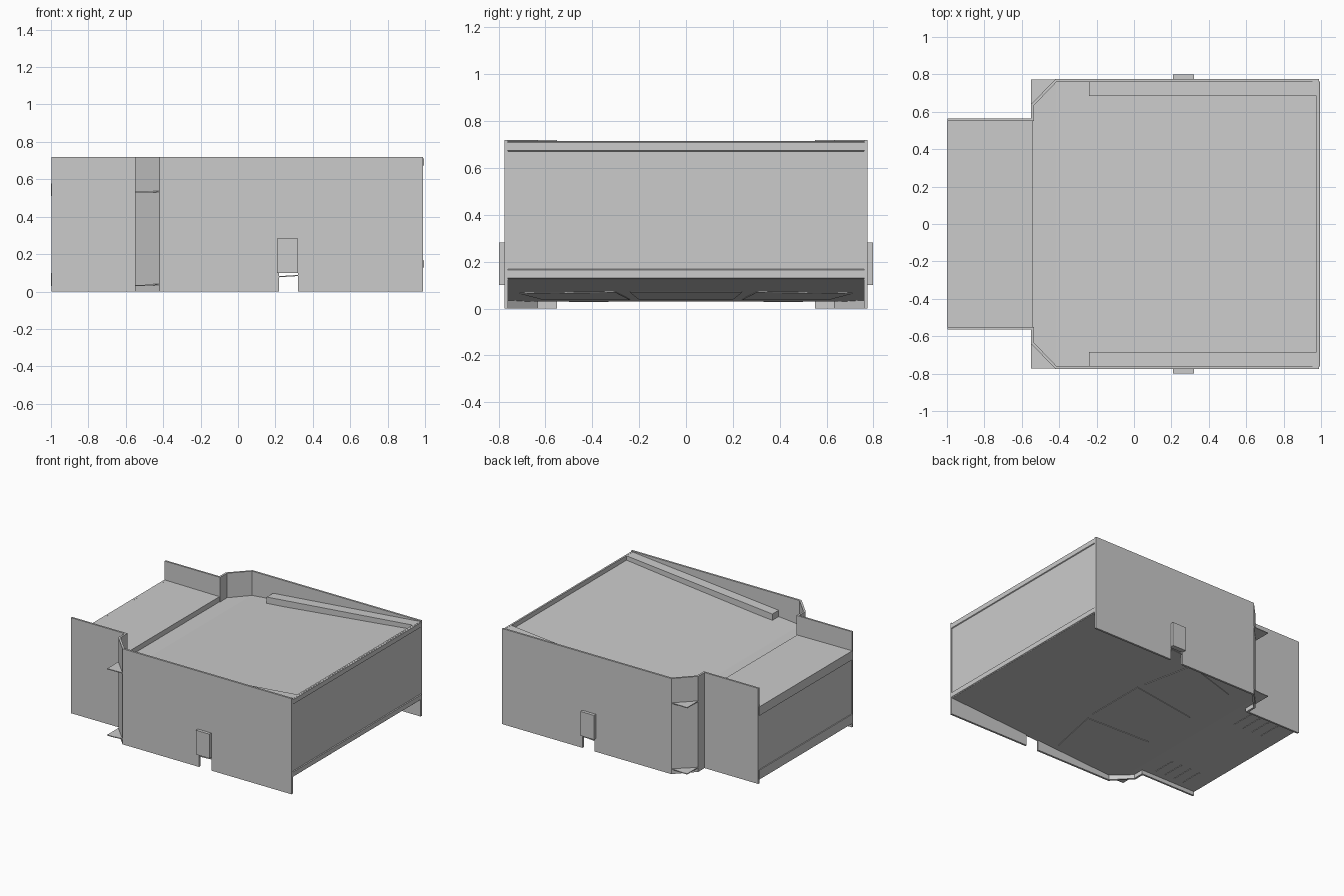
import bpy, bmesh
from mathutils import Vector

if "Cube" in bpy.data.objects:
    bpy.data.objects.remove(bpy.data.objects["Cube"])


def prism(name, base, offset):
    """Solid made by sweeping a flat polygon along an offset."""
    bm = bmesh.new()
    off = Vector(offset)
    a = [bm.verts.new(p) for p in base]
    b = [bm.verts.new(Vector(p) + off) for p in base]
    bm.faces.new(a)
    bm.faces.new(b[::-1])
    n = len(a)
    for i in range(n):
        bm.faces.new((a[i], b[i], b[(i + 1) % n], a[(i + 1) % n]))
    bmesh.ops.recalc_face_normals(bm, faces=bm.faces)
    me = bpy.data.meshes.new(name)
    bm.to_mesh(me)
    bm.free()
    ob = bpy.data.objects.new(name, me)
    bpy.context.collection.objects.link(ob)
    return ob


def side_profile(name, pts, y0, y1):
    return prism(name, [(x, y0, z) for x, z in pts], (0, y1 - y0, 0))


def plate(name, line, half, thick):
    """Thin sheet following a line in x-z, spanning the width."""
    pts = line + [(x, z - thick) for x, z in reversed(line)]
    return side_profile(name, pts, -half, half)


def box(name, x0, x1, y0, y1, z0, z1):
    return side_profile(name, [(x0, z0), (x1, z0), (x1, z1), (x0, z1)], y0, y1)


def under_z(x):
    """Height of the sloping underside."""
    return 0.03 + max(0, x + 0.5) * 0.095 / 1.48


H = 0.72

# sloping main deck, raised front ledge and the underside
plate("main_deck", [(-0.55, 0.535), (-0.42, 0.537), (-0.1, 0.565),
                    (0.3, 0.605), (0.98, 0.682)], 0.772, 0.006)
plate("front_ledge", [(-0.995, 0.578), (-0.54, 0.574)], 0.552, 0.006)
box("ledge_step", -0.546, -0.54, -0.552, 0.552, 0.53, 0.574)
plate("rear_underside", [(-0.55, 0.036), (-0.5, 0.036), (0.98, 0.131)], 0.772, 0.006)
plate("front_underside", [(-0.995, 0.036), (-0.54, 0.036)], 0.552, 0.006)

# end panels with their narrow lips
box("back_panel", 0.975, 0.988, -0.762, 0.762, 0.125, 0.715)
box("front_panel", -0.993, -0.983, -0.552, 0.552, 0.03, 0.578)
for label, z0, z1 in (("top", 0.67, 0.715), ("bottom", 0.125, 0.17)):
    side_profile("back_lip_" + label, [(0.986, z0), (0.994, z0 + 0.005),
                 (0.994, z1 - 0.005), (0.986, z1)], -0.762, 0.762)
for label, z0, z1 in (("top", 0.51, 0.578), ("bottom", 0.03, 0.1)):
    box("front_lip_" + label, -1.0, -0.99, -0.552, 0.552, z0, z1)

for side, s in (("left", -1), ("right", 1)):
    # long outer wall with the notch in its lower edge
    side_profile("side_wall_" + side,
                 [(-0.42, 0), (0.218, 0), (0.218, 0.1), (0.32, 0.1), (0.32, 0),
                  (0.99, 0), (0.99, H), (-0.42, H)], s * 0.76, s * 0.775)
    # angled corner and front arm of the wall
    plan = [(-0.42, 0.775), (-0.55, 0.64), (-0.55, 0.565), (-0.997, 0.565),
            (-0.997, 0.551), (-0.535, 0.551), (-0.535, 0.634), (-0.414, 0.76)]
    prism("corner_wall_" + side, [(x, s * y, 0) for x, y in plan], (0, 0, H))
    # block over the notch
    box("side_block_" + side, 0.208, 0.32, s * 0.773, s * 0.798, 0.1, 0.283)
    # sloping bar on the deck
    side_profile("deck_bar_" + side, [(-0.24, 0.55), (0.976, 0.68), (0.976, 0.714),
                 (-0.24, 0.6)], s * 0.685, s * 0.762)
    # slim slots under the front ledge
    for i in range(4):
        x = -0.62 - i * 0.08
        box(f"vent_slot_{side}_{i}", x - 0.004, x + 0.004, s * 0.33, s * 0.5, 0.027, 0.032)
    # outer underside panel
    quad = [(0.16, 0.30), (-0.33, 0.24), (-0.33, 0.61), (0.08, 0.71)]
    prism("under_panel_" + side, [(x, s * y, under_z(x)) for x, y in quad], (0, 0, -0.004))

# middle underside panel
quad = [(0.17, -0.24), (0.17, 0.24), (-0.33, 0.2), (-0.33, -0.2)]
prism("under_panel_middle", [(x, y, under_z(x)) for x, y in quad], (0, 0, -0.004))
